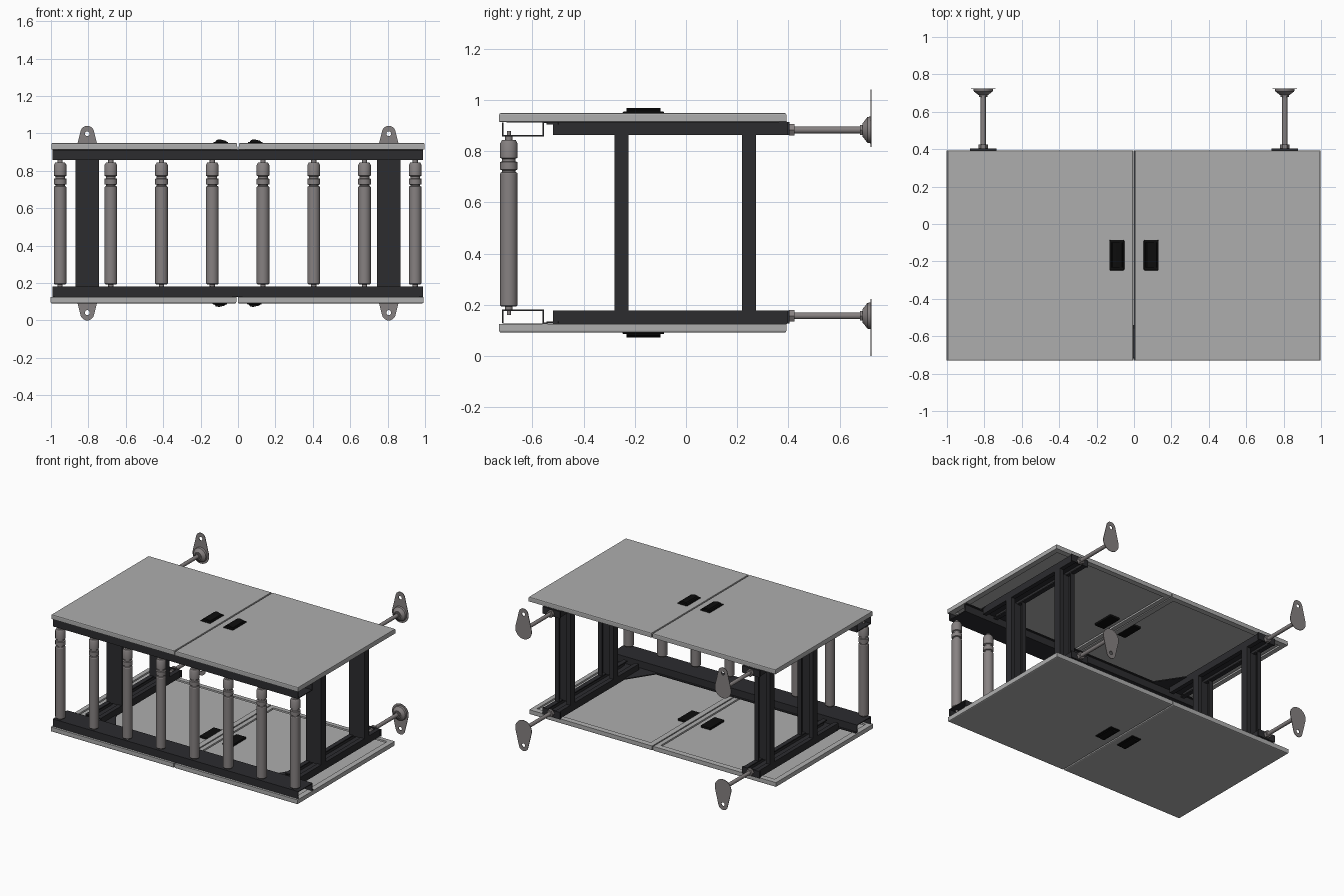
import bpy, bmesh, math
from mathutils import Vector, Matrix

if "Cube" in bpy.data.objects:
    bpy.data.objects.remove(bpy.data.objects["Cube"])

def material(name, c):
    m = bpy.data.materials.new(name)
    m.diffuse_color = (*c, 1)
    m.use_nodes = True
    m.node_tree.nodes["Principled BSDF"].inputs["Base Color"].default_value = m.diffuse_color
    return m

DARK = material("dark_steel", (0.025, 0.025, 0.028))
BLACK = material("black_plastic", (0.004, 0.004, 0.004))
STEEL = material("warm_steel", (0.24, 0.22, 0.22))
PANEL = material("panel_grey", (0.42, 0.42, 0.42))
smooth = []

def finish(name, bm, mat, thick=0):
    bmesh.ops.recalc_face_normals(bm, faces=bm.faces[:])
    me = bpy.data.meshes.new(name)
    bm.to_mesh(me)
    bm.free()
    ob = bpy.data.objects.new(name, me)
    bpy.context.collection.objects.link(ob)
    me.materials.append(mat)
    if thick:
        mod = ob.modifiers.new("sheet", 'SOLIDIFY')
        mod.thickness, mod.offset, mod.use_even_offset = thick, 0, True
    return ob

def place(axis, p, t):
    return {'X': (t, p[0], p[1]), 'Y': (p[0], t, p[1]), 'Z': (p[0], p[1], t)}[axis]

def extrude(name, pts, axis, a, b, mat, thick=0):
    """Extrude a 2D outline; with thick it is an open folded sheet, else a solid."""
    bm = bmesh.new()
    A, B = [[bm.verts.new(place(axis, p, t)) for p in pts] for t in (a, b)]
    n = len(pts)
    for i in range(n - 1 if thick else n):
        j = (i + 1) % n
        bm.faces.new((A[i], A[j], B[j], B[i]))
    if not thick:
        bm.faces.new(A)
        bm.faces.new(B)
    return finish(name, bm, mat, thick)

def lathe(name, profile, loc, axis, mat, seg=24):
    """Turn (radius, height) pairs around a local axis, capped at both ends."""
    bm = bmesh.new()
    rings = [[bm.verts.new((r * math.cos(2 * math.pi * k / seg),
                            r * math.sin(2 * math.pi * k / seg), h)) for k in range(seg)]
             for r, h in profile]
    for a, b in zip(rings, rings[1:]):
        for k in range(seg):
            j = (k + 1) % seg
            bm.faces.new((a[k], a[j], b[j], b[k]))
    bm.faces.new(rings[0])
    bm.faces.new(rings[-1])
    rot = Matrix.Rotation(-math.pi / 2, 4, 'X') if axis == 'Y' else Matrix()
    bmesh.ops.transform(bm, matrix=Matrix.Translation(loc) @ rot, verts=bm.verts[:])
    ob = finish(name, bm, mat)
    if seg > 6:
        smooth.append(ob)
    return ob

def box(name, x, y, z, mat, bevel=0):
    bm = bmesh.new()
    bmesh.ops.create_cube(bm, size=1)
    for v in bm.verts:
        v.co = Vector([(r[0] + r[1]) / 2 + c * abs(r[1] - r[0]) for r, c in zip((x, y, z), v.co)])
    ob = finish(name, bm, mat)
    if bevel:
        m = ob.modifiers.new("bevel", 'BEVEL')
        m.width, m.segments = bevel, 2
    return ob

def tray(name, x0, x1, y0, y1, Z):
    """Folded sheet door: outer skin, side walls and a returned inner lip."""
    bm = bmesh.new()
    rings = []
    for d, z in ((0.007, 0.947), (0.003, 0.945), (0.002, 0.94), (0.002, 0.917), (0.035, 0.917), (0.035, 0.925)):
        rings.append([bm.verts.new((x, y, Z(z))) for x, y in
                      ((x0 + d, y0 + d), (x1 - d, y0 + d), (x1 - d, y1 - d), (x0 + d, y1 - d))])
    bm.faces.new(rings[0])
    for a, b in zip(rings, rings[1:]):
        for k in range(4):
            j = (k + 1) % 4
            bm.faces.new((a[k], a[j], b[j], b[k]))
    return finish(name, bm, PANEL, 0.004)

def wall_plate(name, x, Z):
    """Teardrop lug with a bolt hole, facing the wall."""
    big, small, R, r = 0.883, 1.003, 0.066, 0.037
    phi = math.acos((R - r) / (small - big))
    out = []
    for k in range(13):
        a = -phi + 2 * phi * k / 12
        out.append((x + r * math.sin(a), Z(small + r * math.cos(a))))
    for k in range(21):
        a = phi + (2 * math.pi - 2 * phi) * k / 20
        out.append((x + R * math.sin(a), Z(big + R * math.cos(a))))
    hole = [(x + 0.013 * math.cos(k * math.pi / 8), Z(small - 0.005) + 0.013 * math.sin(k * math.pi / 8))
            for k in range(16)]
    cu = bpy.data.curves.new(name, 'CURVE')
    cu.dimensions, cu.fill_mode, cu.extrude = '2D', 'BOTH', 0.002
    for loop in (out, hole):
        sp = cu.splines.new('POLY')
        sp.points.add(len(loop) - 1)
        for p, c in zip(sp.points, loop):
            p.co = (c[0], c[1], 0, 1)
        sp.use_cyclic_u = True
    tmp = bpy.data.objects.new(name + "_outline", cu)
    bpy.context.collection.objects.link(tmp)
    me = bpy.data.meshes.new_from_object(tmp.evaluated_get(bpy.context.evaluated_depsgraph_get()))
    bpy.data.objects.remove(tmp)
    me.transform(Matrix.Translation((0, 0.723, 0)) @ Matrix.Rotation(math.pi / 2, 4, 'X'))
    me.materials.clear()
    me.materials.append(STEEL)
    ob = bpy.data.objects.new(name, me)
    bpy.context.collection.objects.link(ob)

# Upper and lower halves mirror about z = 0.52
for s, lvl in ((1, "upper"), (-1, "lower")):
    Z = lambda z, s=s: 0.52 + s * (z - 0.52)

    # Door panels
    shift = 0 if s > 0 else -0.005
    for m, side in ((-1, "left"), (1, "right")):
        xa, xb = sorted((m * 0.004, m * 0.997))
        tray(f"{lvl}_{side}_panel", xa + shift, xb + shift, -0.73, 0.392, Z)

        # Paddle latch
        hx = m * 0.092 + shift
        box(f"{lvl}_{side}_latch_bezel", (hx - 0.04, hx + 0.04), (-0.248, -0.085),
            sorted((Z(0.93), Z(0.955))), BLACK, 0.006)
        extrude(f"{lvl}_{side}_latch_paddle",
                [(hx - 0.03, Z(0.954)), (hx + 0.032, Z(0.954)), (hx + 0.028, Z(0.960)),
                 (hx - 0.005, Z(0.968)), (hx - 0.022, Z(0.965))], 'Y', -0.232, -0.1, BLACK)

    # Front hat-section beam
    extrude(f"{lvl}_front_beam",
            [(-0.716, Z(0.912)), (-0.716, Z(0.861)), (-0.557, Z(0.861)), (-0.557, Z(0.912)), (-0.54, Z(0.912))],
            'X', -0.993, 0.99, DARK, 0.006)

    for m, side in ((-1, "left"), (1, "right")):
        c = m * 0.806
        # Side rail, lipped channel open toward the middle
        extrude(f"{lvl}_{side}_rail",
                [(c - 0.03, Z(0.867)), (c - 0.058, Z(0.867)), (c - 0.058, Z(0.911)),
                 (c + 0.058, Z(0.911)), (c + 0.058, Z(0.867)), (c + 0.03, Z(0.867))],
                'Y', -0.52, 0.395, DARK, 0.008)
        # Corner gusset
        extrude(f"{lvl}_{side}_gusset", [(m * 0.745, -0.34), (m * 0.61, -0.545), (m * 0.87, -0.545), (m * 0.87, -0.5)],
                'Z', Z(0.905), Z(0.912), DARK)
        # Rail end plate
        box(f"{lvl}_{side}_end_plate", (c - 0.07, c + 0.07), (0.394, 0.404), sorted((Z(0.863), Z(0.914))), DARK)
        # Wall stand-off: rod, nuts, socket and lug
        zc = Z(0.883)
        lathe(f"{lvl}_{side}_rod", [(0.0135, 0.38), (0.0135, 0.70)], (c, 0, zc), 'Y', STEEL)
        lathe(f"{lvl}_{side}_inner_nut", [(0.026, 0.403), (0.026, 0.424)], (c, 0, zc), 'Y', STEEL, 6)
        lathe(f"{lvl}_{side}_outer_nut", [(0.022, 0.68), (0.022, 0.695)], (c, 0, zc), 'Y', STEEL, 6)
        lathe(f"{lvl}_{side}_socket", [(0.027, 0.69), (0.035, 0.697), (0.050, 0.708), (0.053, 0.722)],
              (c, 0, zc), 'Y', STEEL)
        wall_plate(f"{lvl}_{side}_wall_plate", c, Z)

# Upright channels, web at the front
for m, side in ((-1, "left"), (1, "right")):
    c = m * 0.806
    for y, pos in ((-0.252, "front"), (0.246, "rear")):
        extrude(f"{pos}_{side}_upright",
                [(c - 0.03, y + 0.023), (c - 0.058, y + 0.023), (c - 0.058, y - 0.023),
                 (c + 0.058, y - 0.023), (c + 0.058, y + 0.023), (c + 0.03, y + 0.023)],
                'Z', 0.172, 0.868, DARK, 0.008)

# Turned front rollers
roller = [(0.008, 0.16), (0.008, 0.178), (0.014, 0.178), (0.014, 0.193), (0.029, 0.193), (0.034, 0.198),
          (0.034, 0.712), (0.031, 0.717), (0.026, 0.718), (0.026, 0.725), (0.034, 0.728), (0.034, 0.757),
          (0.026, 0.76), (0.026, 0.77), (0.034, 0.774), (0.034, 0.83), (0.027, 0.843), (0.014, 0.844),
          (0.014, 0.857), (0.008, 0.857), (0.008, 0.878)]
for i in range(8):
    lathe(f"roller_{i + 1}", roller, (-0.951 + i * 0.2712, -0.692, 0), 'Z', STEEL)

# Smooth round parts, keep edges
bpy.ops.object.select_all(action='DESELECT')
for ob in smooth:
    ob.select_set(True)
bpy.context.view_layer.objects.active = smooth[0]
bpy.ops.object.shade_smooth_by_angle(angle=math.radians(30))
